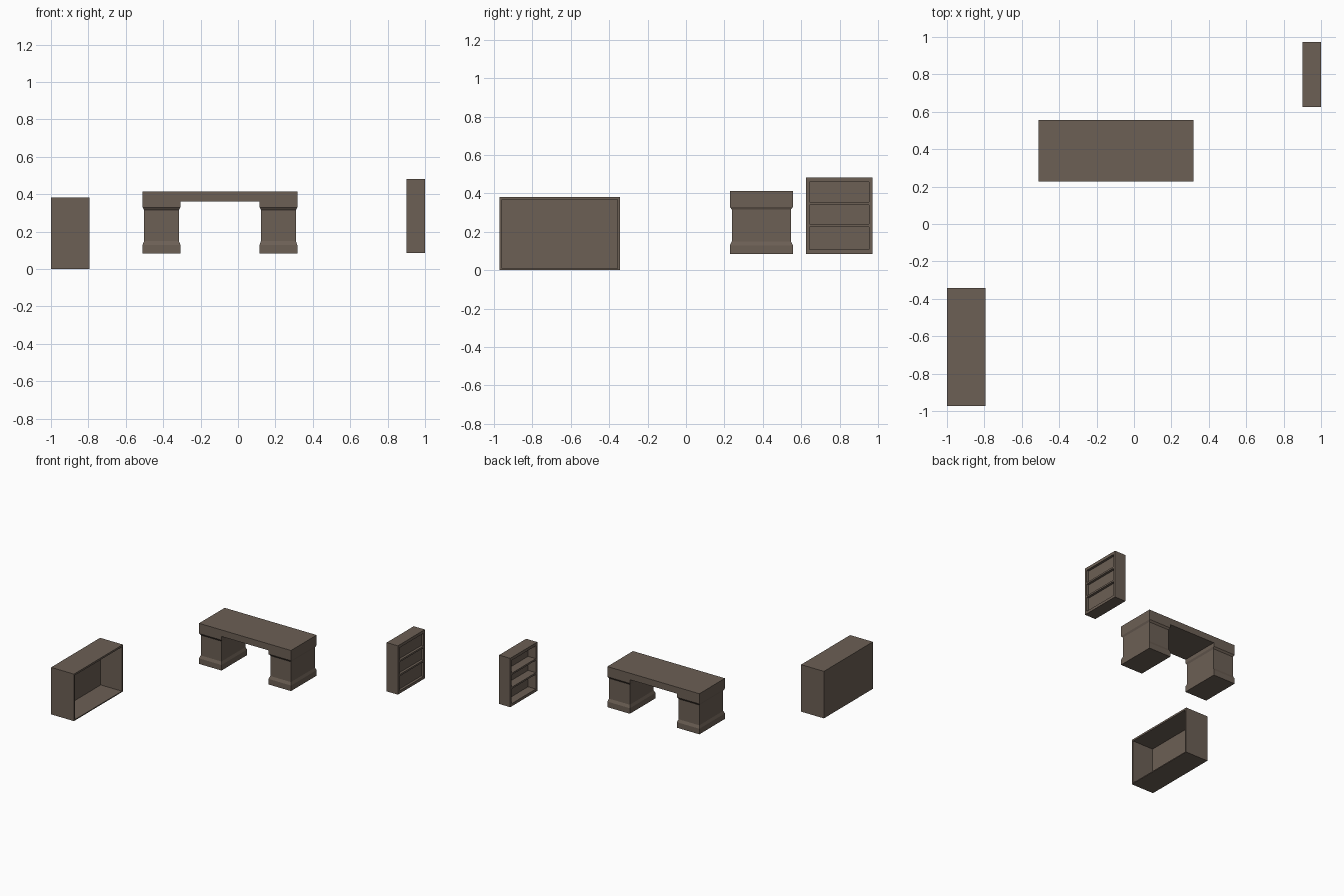
import bpy, bmesh

if "Cube" in bpy.data.objects:
    bpy.data.objects.remove(bpy.data.objects["Cube"])

wood = bpy.data.materials.new("brown_wood")
wood.diffuse_color = (0.15, 0.115, 0.09, 1)
wood.use_nodes = True
wood.node_tree.nodes["Principled BSDF"].inputs["Base Color"].default_value = wood.diffuse_color


def finish(name, bm):
    bmesh.ops.recalc_face_normals(bm, faces=bm.faces)
    mesh = bpy.data.meshes.new(name)
    bm.to_mesh(mesh)
    bm.free()
    mesh.materials.append(wood)
    obj = bpy.data.objects.new(name, mesh)
    bpy.context.collection.objects.link(obj)
    return obj


def box(name, x, y, z):
    bm = bmesh.new()
    bmesh.ops.create_cube(bm, size=1)
    for v in bm.verts:
        v.co = [a[0] + (c + 0.5) * (a[1] - a[0]) for c, a in zip(v.co, (x, y, z))]
    return finish(name, bm)


def frame(name, x, y, z, side, bottom, top):
    """Four boards around an opening that runs along x."""
    box(name + "_bottom", x, y, (z[0], z[0] + bottom))
    box(name + "_top", x, y, (z[1] - top, z[1]))
    inner = (z[0] + bottom, z[1] - top)
    box(name + "_front_side", x, (y[0], y[0] + side), inner)
    box(name + "_back_side", x, (y[1] - side, y[1]), inner)


def pedestal(name, x, y, rings):
    """Rectangular loft: each ring is (height, inset)."""
    bm = bmesh.new()
    loops = []
    for z, d in rings:
        dx = d * 0.7
        loops.append([bm.verts.new(p) for p in (
            (x[0] + dx, y[0] + d, z), (x[1] - dx, y[0] + d, z),
            (x[1] - dx, y[1] - d, z), (x[0] + dx, y[1] - d, z))])
    for a, b in zip(loops, loops[1:]):
        for i in range(4):
            j = (i + 1) % 4
            bm.faces.new((a[i], a[j], b[j], b[i]))
    bm.faces.new(loops[0])
    bm.faces.new(loops[-1])
    return finish(name, bm)


# Low open cabinet, facing the room (+x)
frame("cabinet", (-1, -0.795), (-0.972, -0.343), (0, 0.382), 0.013, 0.008, 0.015)
box("cabinet_back", (-1, -0.985), (-0.959, -0.356), (0.008, 0.367))

# Desk: two waisted pedestals bridged by a slab
desk_y = (0.228, 0.557)
rings = [(0.083, 0), (0.128, 0), (0.15, 0.011), (0.315, 0.011), (0.33, 0), (0.36, 0)]
pedestal("desk_left_pedestal", (-0.51, -0.308), desk_y, rings)
pedestal("desk_right_pedestal", (0.115, 0.317), desk_y, rings)
box("desk_top", (-0.51, 0.317), desk_y, (0.36, 0.413))

# Bookcase with three compartments, facing the room (-x)
case_x = (0.9, 1.0)
frame("bookcase", case_x, (0.625, 0.972), (0.085, 0.482), 0.018, 0.022, 0.024)
for i, z in enumerate((0.233, 0.347)):
    box(f"bookcase_shelf_{i + 1}", case_x, (0.643, 0.954), (z - 0.007, z + 0.007))
box("bookcase_back", (0.97, 0.98), (0.643, 0.954), (0.107, 0.458))
